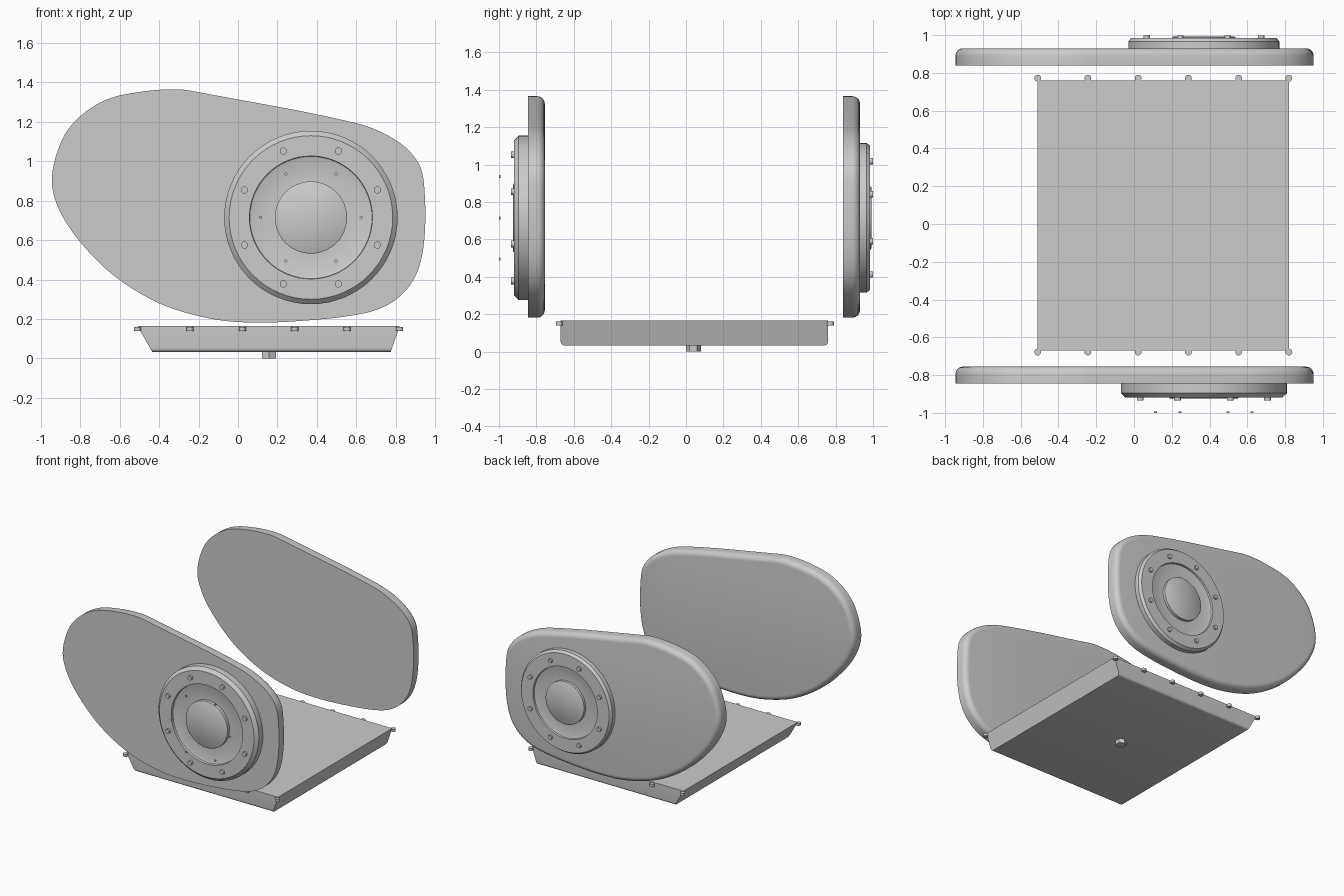
import bpy, bmesh, math
from mathutils import Matrix, Vector

cube = bpy.data.objects.get("Cube")
if cube:
    bpy.data.objects.remove(cube, do_unlink=True)

grey = bpy.data.materials.new("light grey metal")
grey.use_nodes = True
grey.diffuse_color = (0.6, 0.6, 0.6, 1)
grey.node_tree.nodes["Principled BSDF"].inputs["Base Color"].default_value = (0.6, 0.6, 0.6, 1)

HUB = (0.37, 0.715)  # x and z of the round covers


def finish(name, bm, smooth=True):
    bmesh.ops.recalc_face_normals(bm, faces=bm.faces)
    mesh = bpy.data.meshes.new(name)
    bm.to_mesh(mesh)
    bm.free()
    mesh.materials.append(grey)
    obj = bpy.data.objects.new(name, mesh)
    bpy.context.collection.objects.link(obj)
    if smooth:
        bpy.ops.object.select_all(action='DESELECT')
        obj.select_set(True)
        bpy.context.view_layer.objects.active = obj
        bpy.ops.object.shade_smooth_by_angle(angle=math.radians(35))
    return obj


def cylinder(name, centre, radius, depth, axis='Z', sides=16):
    bm = bmesh.new()
    turn = Matrix.Rotation(math.pi / 2, 4, 'X') if axis == 'Y' else Matrix.Identity(4)
    bmesh.ops.create_cone(bm, cap_ends=True, segments=sides, radius1=radius, radius2=radius,
                          depth=depth, matrix=Matrix.Translation(centre) @ turn)
    return finish(name, bm)


def smooth_loop(points, steps=5):
    # closed Catmull-Rom curve through the points
    out, n = [], len(points)
    for i in range(n):
        a, b, c, d = (Vector(points[(i + k) % n]) for k in (-1, 0, 1, 2))
        # shorten the tangents to suit each span
        span = (c - b).length
        tb = (c - a).normalized() * span
        tc = (d - b).normalized() * span
        for s in range(steps):
            t = s / steps
            out.append(b * (2*t**3 - 3*t**2 + 1) + tb * (t**3 - 2*t**2 + t)
                       + c * (3*t**2 - 2*t**3) + tc * (t**3 - t**2))
    return out


# Egg-shaped side casing outline (x, z), clockwise
OUTLINE = smooth_loop([
    (-.945, .905), (-.895, 1.105), (-.81, 1.22), (-.675, 1.31), (-.5, 1.352), (-.305, 1.365),
    (-.17, 1.345), (.595, 1.195), (.797, 1.11), (.914, .995), (.945, .87), (.945, .6),
    (.9, .416), (.797, .295), (.645, .23), (.315, .19), (.035, .183), (-.17, .208),
    (-.4, .28), (-.625, .416), (-.8, .59), (-.905, .75)])


def casing(name, y, depth=0.09, radius=0.04, steps=6):
    # flat toward the front, rounded over on the +y edge
    bm = bmesh.new()
    n = len(OUTLINE)
    inward = []
    for i in range(n):
        t = (OUTLINE[(i + 1) % n] - OUTLINE[i - 1]).normalized()
        inward.append(Vector((t.y, -t.x)))
    sections = [(0, 0)]
    for s in range(steps + 1):
        a = s / steps * math.pi / 2
        sections.append((radius * (1 - math.cos(a)), depth - radius + radius * math.sin(a)))
    rings = []
    for inset, dy in sections:
        ring = []
        for p, v in zip(OUTLINE, inward):
            q = p + v * inset
            ring.append(bm.verts.new((q.x, y + dy, q.y)))
        rings.append(ring)
    for r1, r2 in zip(rings, rings[1:]):
        for i in range(n):
            j = (i + 1) % n
            bm.faces.new((r1[i], r1[j], r2[j], r2[i]))
    bm.faces.new(rings[0])
    bm.faces.new(rings[-1])
    return finish(name, bm)


def round_cover(name, y, out, profile, sides=64):
    # profile of (radius, height) turned round the hub axis
    bm = bmesh.new()
    rings = []
    for r, h in profile:
        rings.append([bm.verts.new((HUB[0] + r * math.cos(2 * math.pi * i / sides), y + out * h,
                                    HUB[1] + r * math.sin(2 * math.pi * i / sides)))
                      for i in range(sides)])
    for r1, r2 in zip(rings, rings[1:]):
        for i in range(sides):
            j = (i + 1) % sides
            bm.faces.new((r1[i], r1[j], r2[j], r2[i]))
    bm.faces.new(rings[0])
    bm.faces.new(rings[-1])
    return finish(name, bm)


def bolt_circle(name, count, ring, y, radius, depth, start=0.0):
    for i in range(count):
        a = start + 2 * math.pi * i / count
        cylinder(f"{name}_{i + 1}", (HUB[0] + ring * math.cos(a), y, HUB[1] + ring * math.sin(a)),
                 radius, depth, 'Y')


# Side casings
casing("front_casing", -0.845)
casing("back_casing", 0.84)

# Round covers: chamfered rim, recessed face, raised centre boss
round_cover("front_round_cover", -0.845, -1,
            [(.44, 0), (.44, .05), (.415, .074), (.312, .074), (.31, .055), (.298, .05),
             (.183, .05), (.183, .076), (.177, .08)])
round_cover("back_round_cover", 0.93, 1,
            [(.4, 0), (.4, .035), (.385, .055), (.282, .055), (.28, .04), (.27, .036),
             (.168, .036), (.168, .058), (.162, .062)])

# Cover bolts
bolt_circle("front_cover_bolt", 8, 0.365, -0.922, 0.018, 0.026, math.pi / 8)
bolt_circle("back_cover_bolt", 8, 0.328, 0.987, 0.017, 0.024, math.pi / 8)
bolt_circle("small_outer_screw", 6, 0.255, -0.996, 0.008, 0.008)

# Oil pan: tapered in x, straight in y, rounded lower edges
bm = bmesh.new()
section = [(-.51, .165), (.82, .165), (.775, .033), (-.435, .033)]
ends = [[bm.verts.new((x, y, z)) for x, z in section] for y in (-.67, .76)]
for i in range(4):
    j = (i + 1) % 4
    bm.faces.new((ends[0][i], ends[0][j], ends[1][j], ends[1][i]))
bm.faces.new(ends[0])
bm.faces.new(ends[1])
low_edges = [e for e in bm.edges if all(v.co.z < .1 for v in e.verts)
             and abs(e.verts[0].co.y - e.verts[1].co.y) < .01]
bmesh.ops.bevel(bm, geom=low_edges, offset=0.02, segments=4, profile=0.5, affect='EDGES')
finish("oil_pan", bm)

# Pan bolts along both long sides
for side, y in (("front", -.678), ("back", .772)):
    for i in range(6):
        cylinder(f"pan_{side}_bolt_{i + 1}", (-.51 + i * .266, y, .15), 0.018, 0.02)

# Hexagonal drain plug
cylinder("drain_plug", (.157, .04, .019), 0.04, 0.038, sides=6)
